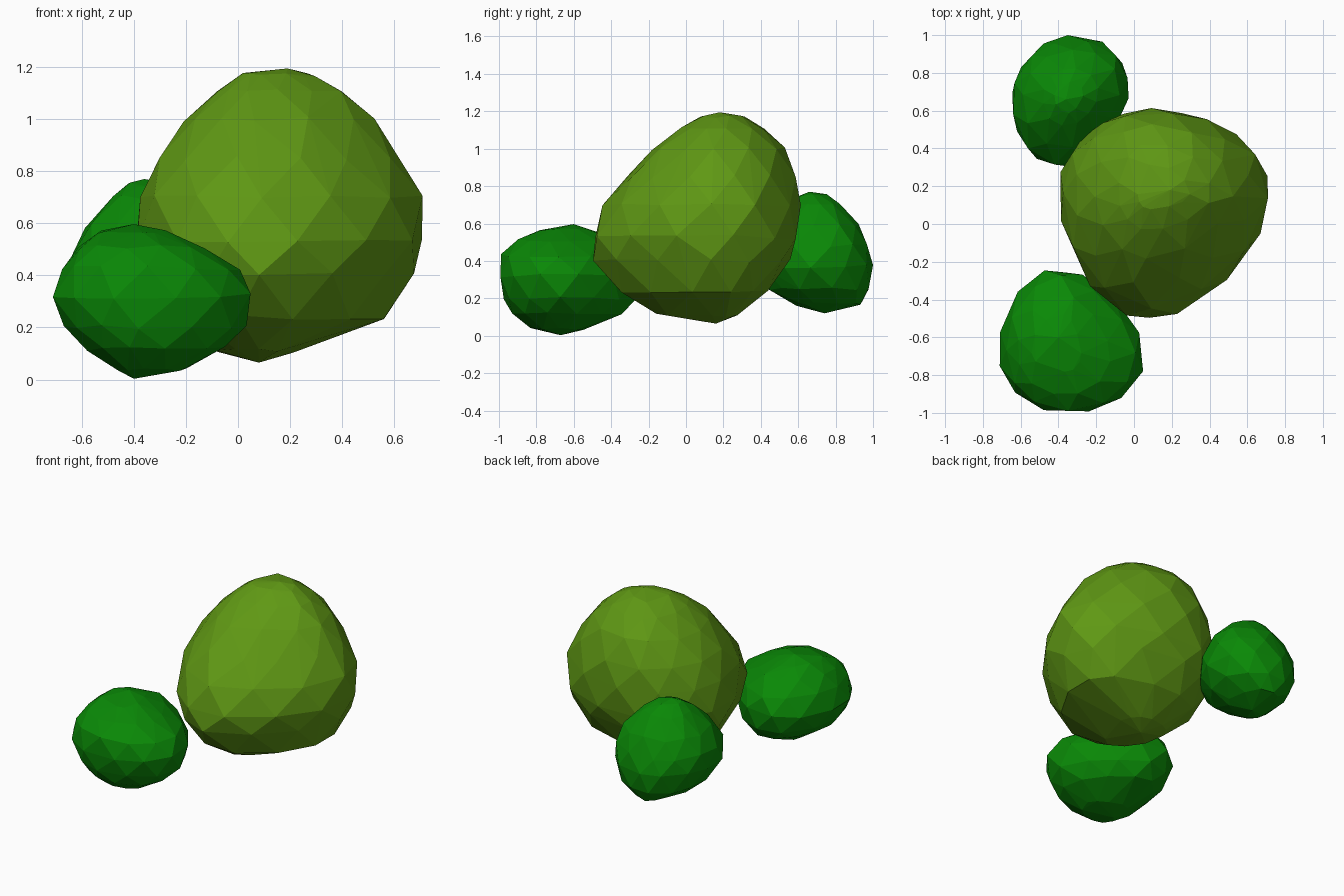
import bpy, bmesh, random
from math import cos, sin, pi

if "Cube" in bpy.data.objects:
    bpy.data.objects.remove(bpy.data.objects["Cube"])


def material(name, colour):
    mat = bpy.data.materials.new(name)
    mat.diffuse_color = (*colour, 1)
    mat.use_nodes = True
    mat.node_tree.nodes["Principled BSDF"].inputs["Base Color"].default_value = mat.diffuse_color
    return mat


def section(centre, limits, z, powers, count, phase, rng):
    """Ring with its own radius on each side and its own roundness per quadrant."""
    cx, cy = centre
    x0, x1, y0, y1 = limits
    ring = []
    for i in range(count):
        a = 2 * pi * (i + phase) / count + rng.uniform(-.06, .06)
        c, s = cos(a), sin(a)
        rx = x1 - cx if c > 0 else cx - x0
        ry = y1 - cy if s > 0 else cy - y0
        n = powers[int((a % (2 * pi)) / (pi / 2)) % 4]
        r = (abs(c) ** n + abs(s) ** n) ** (-1 / n) * rng.uniform(1.01, 1.035)
        ring.append((cx + rx * c * r, cy + ry * s * r, z + rng.uniform(-.01, .01)))
    return ring


def bush(name, centre, bottom, top, levels, powers, count, mat, seed):
    """Faceted bush: convex hull around stacked uneven sections."""
    rng = random.Random(seed)
    points = [bottom, top]
    for k, (z, *limits) in enumerate(levels):
        points += section(centre, limits, z, powers, count, .5 * (k % 2), rng)
    bm = bmesh.new()
    for x, y, z in points:
        bm.verts.new((x, max(-1, min(1, y)), z))
    hull = bmesh.ops.convex_hull(bm, input=bm.verts)
    spare = set(hull["geom_interior"]) | set(hull["geom_unused"])
    bmesh.ops.delete(bm, geom=[v for v in spare if isinstance(v, bmesh.types.BMVert)],
                     context='VERTS')
    bmesh.ops.recalc_face_normals(bm, faces=bm.faces)
    mesh = bpy.data.meshes.new(name)
    bm.to_mesh(mesh)
    bm.free()
    mesh.materials.append(mat)
    bpy.context.collection.objects.link(bpy.data.objects.new(name, mesh))


olive = material("olive_leaf", (.115, .315, .007))
green = material("green_leaf", (.003, .25, .002))

# Levels: z, x min, x max, y min, y max. Powers: NE, NW, SW, SE quadrants.
# Large olive bush
bush("large_bush", (.08, .15), (.08, .16, .065), (.19, .18, 1.195), [
    (.11, -.10, .22, -.15, .27),
    (.24, -.26, .575, -.37, .44),
    (.40, -.35, .66, -.48, .55),
    (.53, -.395, .71, -.50, .59),
    (.70, -.37, .70, -.43, .60),
    (.85, -.31, .61, -.31, .58),
    (1.00, -.20, .51, -.18, .52),
    (1.11, -.08, .40, -.03, .42),
    (1.17, .02, .29, .08, .31)], (2.1, 2, 1.85, 1.65), 12, olive, 3)

# Small bush in front
bush("front_bush", (-.37, -.68), (-.40, -.67, .003), (-.40, -.60, .597), [
    (.04, -.47, -.20, -.83, -.55),
    (.12, -.58, -.05, -.93, -.33),
    (.20, -.66, .02, -.97, -.26),
    (.32, -.715, .05, -.995, -.24),
    (.43, -.67, .00, -.98, -.28),
    (.51, -.61, -.13, -.90, -.38),
    (.565, -.54, -.28, -.78, -.48)], (1.5, 2, 2, 2.2), 12, green, 7)

# Small bush behind
bush("back_bush", (-.34, .68), (-.33, .74, .12), (-.36, .66, .77), [
    (.17, -.47, -.20, .58, .93),
    (.25, -.57, -.09, .42, .98),
    (.37, -.64, -.035, .31, .995),
    (.48, -.64, -.035, .32, .965),
    (.59, -.58, -.08, .41, .92),
    (.70, -.48, -.19, .52, .82),
    (.75, -.42, -.27, .59, .75)], (2.4, 1.8, 2.4, 1.4), 12, green, 11)
